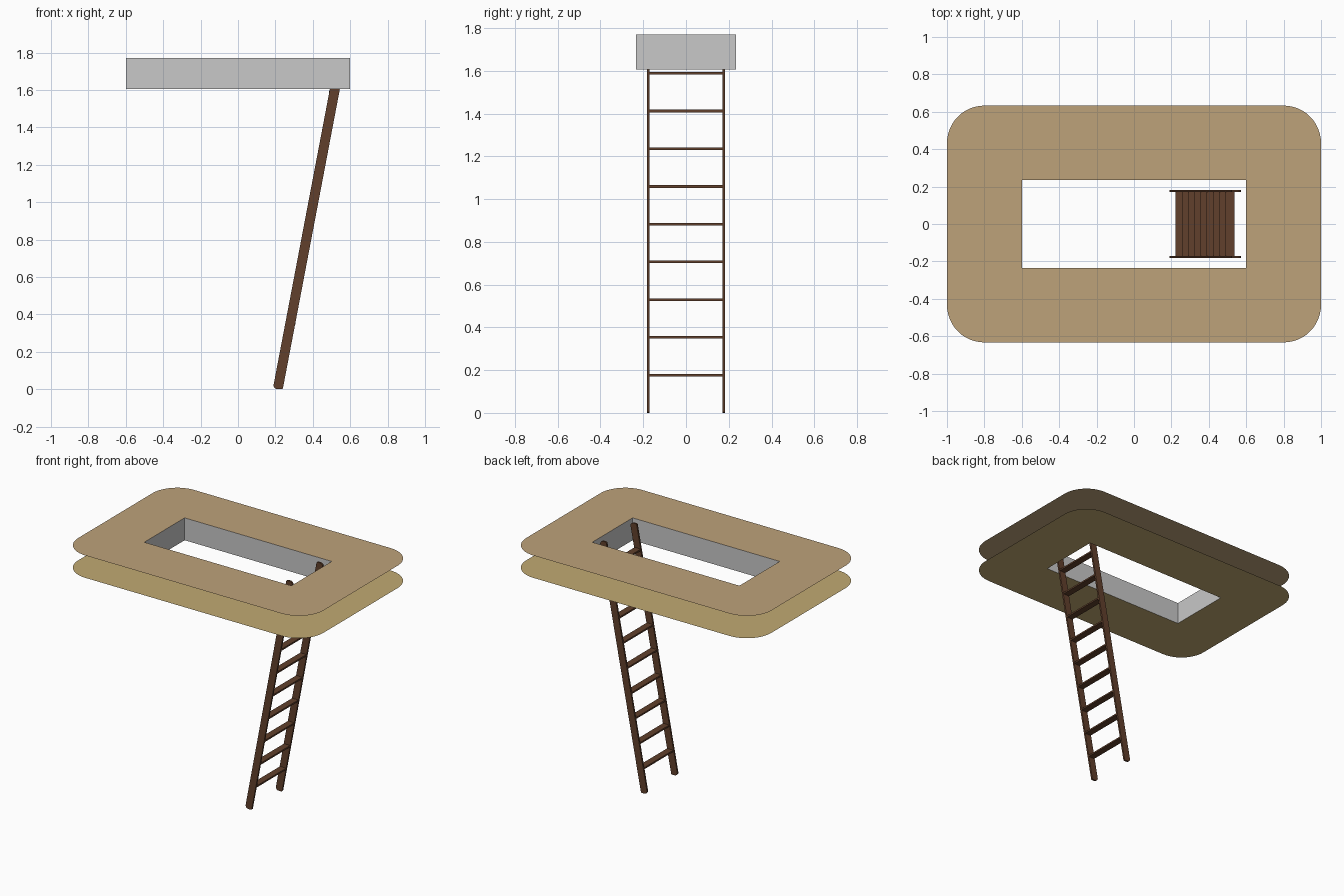
import bpy, bmesh, math

if "Cube" in bpy.data.objects:
    bpy.data.objects.remove(bpy.data.objects["Cube"])

TOP, LOW = 1.77, 1.605          # floor and ceiling heights
HX, HY = 0.6, 0.235             # half size of the hatch opening
OX, OY, R = 1.0, 0.633, 0.2     # half size and corner radius of the plates


def material(name, color):
    m = bpy.data.materials.new(name)
    m.diffuse_color = (*color, 1)
    m.use_nodes = True
    m.node_tree.nodes["Principled BSDF"].inputs["Base Color"].default_value = m.diffuse_color
    return m


floor_tan = material("floor tan", (0.515, 0.361, 0.195))
ceiling_tan = material("ceiling tan", (0.539, 0.402, 0.17))
wall_grey = material("wall grey", (0.578, 0.578, 0.578))
wood_brown = material("wood brown", (0.119, 0.051, 0.025))


def add_object(name, verts, faces, mat):
    me = bpy.data.meshes.new(name)
    me.from_pydata(verts, [], faces)
    me.materials.append(mat)
    ob = bpy.data.objects.new(name, me)
    bpy.context.collection.objects.link(ob)
    return ob


def prism(name, profile, y0, y1, mat):
    """Extrude an (x, z) profile along y."""
    n = len(profile)
    verts = [(x, y, z) for y in (y0, y1) for x, z in profile]
    faces = [tuple(range(n)), tuple(range(2 * n - 1, n - 1, -1))]
    faces += [(i, i + n, (i + 1) % n + n, (i + 1) % n) for i in range(n)]
    ob = add_object(name, verts, faces, mat)
    bm = bmesh.new()
    bm.from_mesh(ob.data)
    bmesh.ops.recalc_face_normals(bm, faces=bm.faces)
    bm.to_mesh(ob.data)
    bm.free()
    return ob


CORNERS = [(1, 1), (-1, 1), (-1, -1), (1, -1)]


def plate(name, z, up, mat, seg=12):
    """Rounded thin sheet with a rectangular opening."""
    verts = [(sx * HX, sy * HY, z) for sx, sy in CORNERS]
    for k, (sx, sy) in enumerate(CORNERS):
        for i in range(seg + 1):
            a = math.pi / 2 * (k + i / seg)
            verts.append((sx * (OX - R) + R * math.cos(a),
                          sy * (OY - R) + R * math.sin(a), z))
    faces = []
    for k in range(4):
        start, nxt = 4 + k * (seg + 1), (k + 1) % 4
        faces.append((k, *range(start, start + seg + 1)))
        faces.append((k, start + seg, 4 + nxt * (seg + 1), nxt))
    if not up:
        faces = [f[::-1] for f in faces]
    return add_object(name, verts, faces, mat)


# Floor above and ceiling below
plate("upper_floor", TOP, True, floor_tan)
plate("lower_ceiling", LOW, False, ceiling_tan)

# Inner walls of the hatch, facing inwards
wall_verts = [(sx * HX, sy * HY, z) for z in (LOW, TOP) for sx, sy in CORNERS]
add_object("hatch_walls", wall_verts,
           [(i, i + 4, (i + 1) % 4 + 4, (i + 1) % 4) for i in range(4)], wall_grey)

# Ladder rails: slanted strips with one rounded corner at each end
SLOPE, FOOT, W = 0.1875, 0.215, 0.025


def rail_x(z):
    return FOOT + SLOPE * z


bottom = [(rail_x(0) + W, 0.004), (rail_x(0) + W - 0.006, 0.0)]
for i in range(6):
    a = math.radians(270 - 90 * i / 5)
    bottom.append((rail_x(0) - W + 0.022 + 0.022 * math.cos(a), 0.022 + 0.022 * math.sin(a)))
cx, cz = rail_x(TOP / 2), TOP / 2
rail_profile = bottom + [(2 * cx - x, 2 * cz - z) for x, z in bottom]
for name, s in (("front_rail", -1), ("back_rail", 1)):
    prism(name, rail_profile, s * 0.17, s * 0.183, wood_brown)

# Ladder rungs: thin level treads
for i in range(1, 10):
    z = 0.1765 * i
    x = rail_x(z)
    prism(f"rung_{i}", [(x - W, z - 0.006), (x + W, z - 0.006),
                        (x + W, z + 0.006), (x - W, z + 0.006)], -0.171, 0.171, wood_brown)
